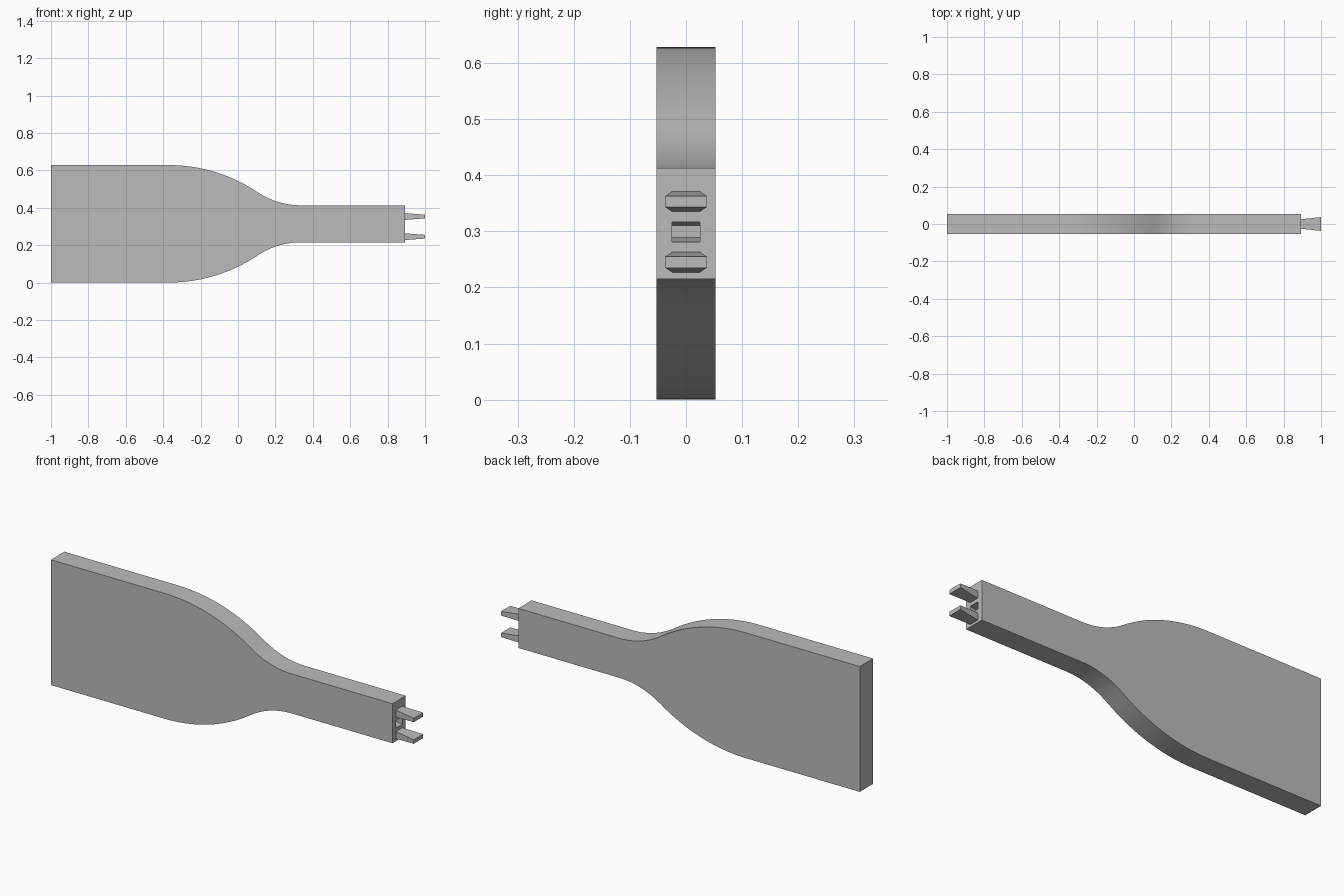
import bpy, bmesh, math

cube = bpy.data.objects.get("Cube")
if cube:
    bpy.data.objects.remove(cube, do_unlink=True)

# One plain grey for everything
grey = bpy.data.materials.new("plain grey")
grey.use_nodes = True
colour = (0.5, 0.5, 0.5, 1)
grey.diffuse_color = colour
grey.node_tree.nodes["Principled BSDF"].inputs["Base Color"].default_value = colour

MID_Z = 0.314      # centre line of the plate
HALF_Y = 0.0525    # half thickness
NECK_END = 0.893   # plane the connectors sit on
LENGTH = 0.107     # connector length


def make_object(name, bm):
    bmesh.ops.recalc_face_normals(bm, faces=bm.faces)
    mesh = bpy.data.meshes.new(name)
    bm.to_mesh(mesh)
    bm.free()
    mesh.materials.append(grey)
    obj = bpy.data.objects.new(name, mesh)
    bpy.context.collection.objects.link(obj)
    return obj


def dovetail(name, z, x_root, x_tip):
    """Block that grows wider in y and thinner in z towards its tip."""
    bm = bmesh.new()
    bmesh.ops.create_cube(bm, size=2)
    for v in bm.verts:
        tip = v.co.x > 0
        v.co.x = x_tip if tip else x_root
        v.co.y *= 0.037 if tip else 0.025
        v.co.z = z + v.co.z * (0.010 if tip else 0.018)
    return make_object(name, bm)


# Upper half outline: wide end, convex shoulder arc, concave arc, neck
def half_outline(steps=16):
    big, small, sweep = 0.85, 0.41, math.radians(34)
    start_x, top, neck = -0.37, 0.314, 0.099
    end_x = start_x + (big + small) * math.sin(sweep)
    angles = [sweep * i / steps for i in range(steps + 1)]
    pts = [(-1, top)]
    pts += [(start_x + big * math.sin(a), top - big * (1 - math.cos(a))) for a in angles]
    pts += [(end_x - small * math.sin(a), neck + small * (1 - math.cos(a)))
            for a in reversed(angles[:-1])]
    return pts + [(NECK_END, neck)]


# Plate: mirrored outline extruded through its thickness
upper = half_outline()
outline = upper + [(x, -h) for x, h in reversed(upper)]
bm = bmesh.new()
face = bm.faces.new([bm.verts.new((x, -HALF_Y, MID_Z + h)) for x, h in outline])
extruded = bmesh.ops.extrude_face_region(bm, geom=[face])["geom"]
bmesh.ops.translate(bm, vec=(0, 2 * HALF_Y, 0),
                    verts=[g for g in extruded if isinstance(g, bmesh.types.BMVert)])
plate = make_object("plate", bm)

# Undercut socket in the neck end, matching the prongs
SOCKET_Z = 0.299
cutter = dovetail("socket_cutter", SOCKET_Z, NECK_END, NECK_END - LENGTH)
cutter.hide_render = True
cut = plate.modifiers.new("socket", 'BOOLEAN')
cut.operation = 'DIFFERENCE'
cut.solver = 'EXACT'
cut.object = cutter
bpy.context.view_layer.objects.active = plate
plate.select_set(True)
bpy.ops.object.modifier_apply(modifier=cut.name)
bpy.data.objects.remove(cutter, do_unlink=True)
bpy.ops.object.shade_smooth_by_angle(angle=math.radians(30))

# Two flared prongs above and below the socket
for name, side in (("upper_prong", 1), ("lower_prong", -1)):
    dovetail(name, SOCKET_Z + side * 0.054, NECK_END, NECK_END + LENGTH)
